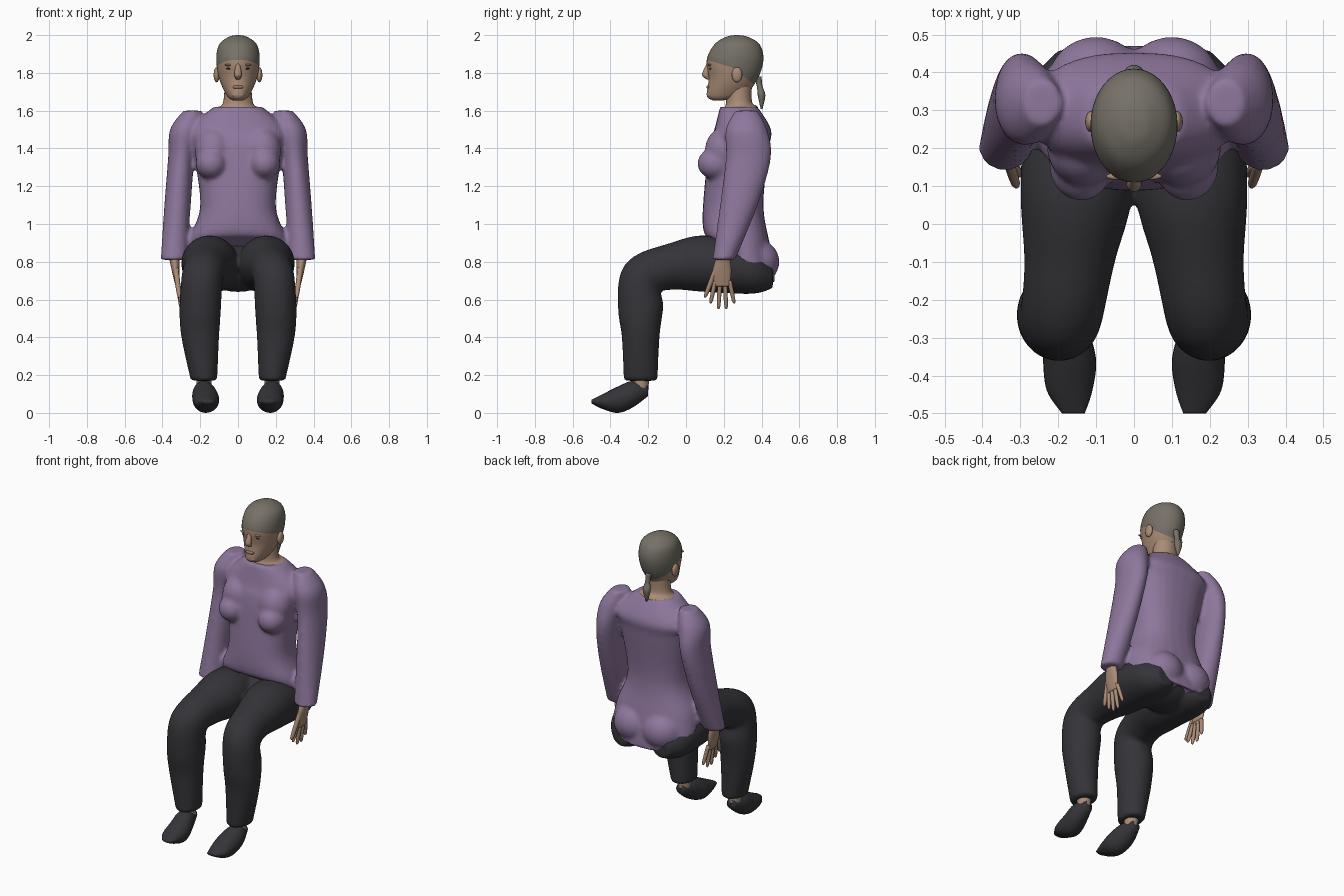
import bpy, bmesh, math
from mathutils import Matrix, Vector

cube = bpy.data.objects.get("Cube")
if cube:
    bpy.data.objects.remove(cube)


def material(name, red, green, blue):
    mat = bpy.data.materials.new(name)
    mat.use_nodes = True
    mat.diffuse_color = (red, green, blue, 1)
    shader = next(n for n in mat.node_tree.nodes if n.type == 'BSDF_PRINCIPLED')
    shader.inputs["Base Color"].default_value = mat.diffuse_color
    shader.inputs["Roughness"].default_value = 0.8
    return mat


PURPLE = material("purple_knit", .27, .185, .335)
DARK = material("charcoal_cloth", .035, .034, .04)
SKIN = material("skin", .4, .26, .18)
HAIR = material("grey_hair", .18, .165, .135)
LIPS = material("lips", .32, .18, .13)
EYES = material("dark_eyes", .07, .05, .04)
SIDES = {"left": 1, "right": -1}


def spline(before, start, end, after, t):
    """Point on a smooth curve between start and end."""
    slope_in, slope_out = (end - before) / 2, (after - start) / 2
    rise = end - start
    bend = 3 * rise - 2 * slope_in - slope_out
    return start + t * (slope_in + t * (bend + t * (slope_in + slope_out - 2 * rise)))


def loft(bm, rings, side=1, tilt=0, sides=28, steps=6, square=2):
    """Skin smooth sections: x, y, z, half width, half depth, optional tilt about x."""
    rings = [ring if len(ring) > 5 else (*ring, tilt) for ring in rings]
    padded = [rings[0], *rings, rings[-1]]
    sections = [[spline(*values, k / steps) for values in zip(*padded[i:i + 4])]
                for i in range(len(rings) - 1) for k in range(steps)]
    sections.append(rings[-1])
    loops = []
    for x, y, z, width, depth, angle in sections:
        lean = math.radians(angle)
        loop = []
        for i in range(sides):
            turn = math.tau * i / sides
            u, v = (math.copysign(abs(f) ** (2 / square), f)
                    for f in (math.cos(turn), math.sin(turn)))
            loop.append(bm.verts.new((side * (x + width * u),
                                      y + depth * v * math.cos(lean),
                                      z + depth * v * math.sin(lean))))
        loops.append(loop)
    for lower, upper in zip(loops, loops[1:]):
        for i in range(sides):
            bm.faces.new((lower[i - 1], lower[i], upper[i], upper[i - 1]))
    bm.faces.new(loops[0])
    bm.faces.new(loops[-1])


def ball(bm, centre, radii):
    place = Matrix.Translation(centre) @ Matrix.Diagonal((*radii, 1))
    bmesh.ops.create_uvsphere(bm, u_segments=24, v_segments=14, radius=1, matrix=place)


def finish(name, bm, *materials, fuse=False):
    bmesh.ops.recalc_face_normals(bm, faces=bm.faces[:])
    mesh = bpy.data.meshes.new(name)
    bm.to_mesh(mesh)
    bm.free()
    for mat in materials:
        mesh.materials.append(mat)
    for polygon in mesh.polygons:
        polygon.use_smooth = True
    part = bpy.data.objects.new(name, mesh)
    bpy.context.collection.objects.link(part)
    if fuse:  # weld overlapping volumes into one garment
        remesh = part.modifiers.new("Fuse", 'REMESH')
        remesh.mode = 'VOXEL'
        remesh.voxel_size = .012
        remesh.use_smooth_shade = True
        soften = part.modifiers.new("Soften", 'SMOOTH')
        soften.factor = .5
        soften.iterations = 6


def blob(name, mat, centre, radii):
    bm = bmesh.new()
    ball(bm, centre, radii)
    finish(name, bm, mat)


def tube(name, mat, rings, **options):
    bm = bmesh.new()
    loft(bm, rings, **options)
    finish(name, bm, mat)


def digit(bm, base, tip, radius, side):
    """Tapered finger with a rounded end."""
    base, tip = Vector(base), Vector(tip)
    stations = ((0, 1), (.5, 1), (.9, .8), (1, .3))
    loft(bm, [(*base.lerp(tip, t), radius * size, radius * size) for t, size in stations],
         side, sides=10, steps=3)


# Sweater: torso, bust, seat and both sleeves
bm = bmesh.new()
loft(bm, [(0, .28, 1.62, .13, .1), (0, .3, 1.5, .26, .15), (0, .28, 1.4, .24, .16),
          (0, .25, 1.1, .2, .16), (0, .27, .92, .26, .18, -12), (0, .31, .8, .28, .2, -36)],
     square=2.4)
for side in SIDES.values():
    ball(bm, (side * .14, .16, 1.32), (.085, .1, .085))
    ball(bm, (side * .13, .2, 1.39), (.1, .1, .12))
    ball(bm, (side * .1, .37, .8), (.13, .125, .12))
    loft(bm, [(.24, .32, 1.6, .05, .06), (.28, .32, 1.5, .08, .11), (.3, .33, 1.35, .07, .12),
              (.32, .28, 1.1, .07, .1), (.34, .2, .81, .07, .06)], side)
finish("sweater", bm, PURPLE, fuse=True)

# Trousers: seat and two bent legs
bm = bmesh.new()
ball(bm, (0, .27, .77), (.2, .17, .13))
for side in SIDES.values():
    loft(bm, [(.14, .46, .72, .06, .06, 90), (.15, .35, .75, .13, .12, 90),
              (.15, .1, .79, .15, .15, 90), (.17, -.1, .77, .12, .12, 100),
              (.19, -.23, .71, .11, .12, 146), (.2, -.24, .55, .11, .12),
              (.2, -.24, .4, .1, .1), (.18, -.24, .17, .07, .09)], side, tilt=180)
finish("trousers", bm, DARK, fuse=True)

# Shoes, ankles and hands
for label, side in SIDES.items():
    tube(label + "_shoe", DARK,
         [(.18, -.2, .12, .03, .03), (.18, -.28, .1, .06, .07), (.17, -.36, .07, .07, .07),
          (.17, -.44, .06, .06, .04), (.16, -.5, .06, .03, .01)], side=side, tilt=90)
    tube(label + "_ankle", SKIN,
         [(.18, -.24, .24, .04, .05), (.18, -.24, .12, .04, .04)], side=side)
    bm = bmesh.new()
    loft(bm, [(.34, .2, .85, .03, .03), (.33, .19, .75, .02, .05), (.32, .19, .67, .01, .04)], side)
    for k in range(4):
        outer = k in (0, 3)
        digit(bm, (.32, .155 + k / 40, .7), (.3, .13 + k / 24, .58 if outer else .55), .012, side)
    digit(bm, (.33, .16, .77), (.31, .1, .61), .014, side)
    finish(label + "_hand", bm, SKIN)

# Neck, spreading to fill the neckline
tube("neck", SKIN, [(0, .28, 1.57, .12, .1), (0, .28, 1.61, .12, .1),
                    (0, .28, 1.64, .08, .07), (0, .28, 1.75, .07, .07)], tilt=6)

# Head, with a hairline cut along two slanted planes
bm = bmesh.new()
loft(bm, [(0, .17, 1.655, .03, .03), (0, .21, 1.68, .06, .1), (0, .25, 1.77, .1, .13),
          (0, .26, 1.87, .115, .15), (0, .27, 1.95, .1, .12), (0, .27, 1.99, .05, .06),
          (0, .27, 2, .01, .01)], sides=40)
temple = Vector((0, .24, 1.83))
slants = [Vector((0, .3, 1)), Vector((0, .75, 1))]
for normal in slants:
    bmesh.ops.bisect_plane(bm, geom=bm.verts[:] + bm.edges[:] + bm.faces[:],
                           plane_co=temple, plane_no=normal)
for face in bm.faces:
    offset = face.calc_center_median() - temple
    face.material_index = int(any(offset.dot(normal) > 0 for normal in slants))
finish("head", bm, SKIN, HAIR)

# Face details
tube("nose", SKIN, [(0, .12, 1.85, .01, .01), (0, .105, 1.79, .02, .02),
                    (0, .12, 1.765, .01, .01)], sides=16)
blob("lips", LIPS, (0, .12, 1.725), (.03, .012, .01))
blob("chin", SKIN, (0, .13, 1.685), (.035, .02, .02))
for label, side in SIDES.items():
    blob(label + "_eye", EYES, (side * .045, .129, 1.823), (.018, .006, .005))
    blob(label + "_brow", SKIN, (side * .045, .126, 1.842), (.028, .009, .006))
    blob(label + "_ear", SKIN, (side * .113, .27, 1.79), (.016, .028, .04))

# Ponytail with a gathered root
tube("ponytail", HAIR, [(0, .38, 1.78, .02, .02), (0, .39, 1.73, .015, .015),
                        (0, .4, 1.68, .025, .02), (0, .4, 1.61, .005, .005)], sides=16)
